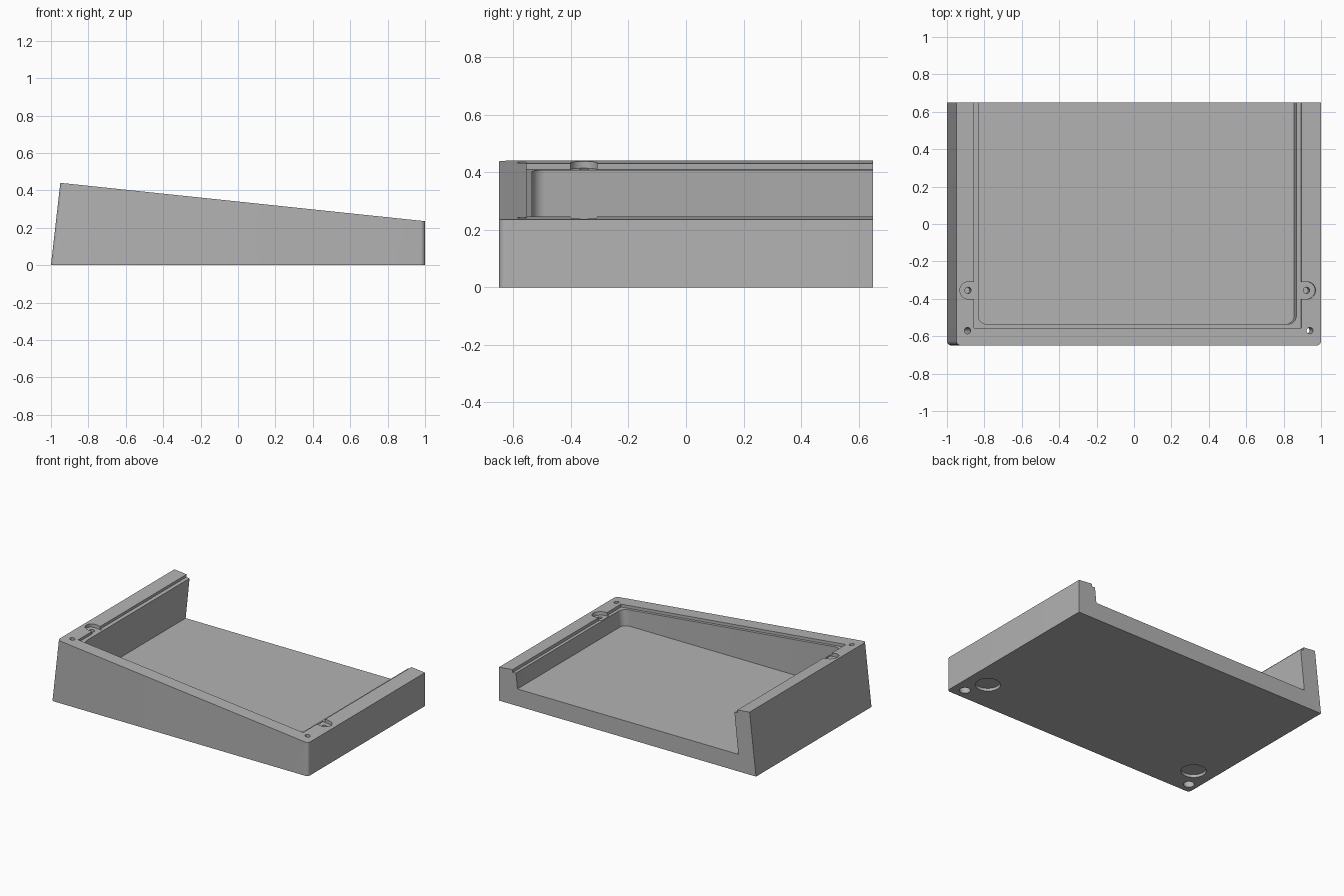
import bpy, bmesh, math
from mathutils import Matrix, Vector

old = bpy.data.objects.get("Cube")
if old:
    bpy.data.objects.remove(old, do_unlink=True)

HALF_Y = 0.65
HIGH, LOW = Vector((-0.95, 0, 0.44)), Vector((1, 0, 0.235))
FLOOR = 0.12
TILT = math.atan2(HIGH.z - LOW.z, LOW.x - HIGH.x)
SLOPE = Matrix.Translation(HIGH) @ Matrix.Rotation(TILT, 4, 'Y')   # frame on the sloped top

grey = bpy.data.materials.new("plain grey")
grey.diffuse_color = (0.45, 0.45, 0.45, 1)
grey.use_nodes = True
grey.node_tree.nodes["Principled BSDF"].inputs["Base Color"].default_value = (0.45, 0.45, 0.45, 1)


def along(x):
    """Distance down the slope for a given x on the sloped top."""
    return (x - HIGH.x) / math.cos(TILT)


def make_object(name, bm):
    bmesh.ops.recalc_face_normals(bm, faces=bm.faces)
    mesh = bpy.data.meshes.new(name)
    bm.to_mesh(mesh)
    bm.free()
    mesh.materials.append(grey)
    obj = bpy.data.objects.new(name, mesh)
    bpy.context.collection.objects.link(obj)
    return obj


def block(x0, x1, y0, y1, z0, z1, shape=None, radius=0):
    """Box whose corners can be moved by a rule, with rounded upright front edges."""
    bm = bmesh.new()
    bmesh.ops.create_cube(bm, size=1)
    for v in bm.verts:
        v.co = Vector((x1 if v.co.x > 0 else x0, y1 if v.co.y > 0 else y0, z1 if v.co.z > 0 else z0))
    edges = [e for e in bm.edges if all(abs(v.co.y - y0) < 1e-5 for v in e.verts)
             and abs(e.verts[0].co.z - e.verts[1].co.z) > 1e-5]
    if shape:
        for v in bm.verts:
            v.co = shape(v.co)
    if radius:
        bmesh.ops.bevel(bm, geom=edges, offset=radius, segments=8, profile=0.5, affect='EDGES')
    return bm


def cylinder(x, y, radius, bottom, top, frame):
    bm = bmesh.new()
    place = frame @ Matrix.Translation((x, y, (bottom + top) / 2))
    bmesh.ops.create_cone(bm, cap_ends=True, segments=32, radius1=radius, radius2=radius,
                          depth=top - bottom, matrix=place)
    return bm


def body_shape(co):
    if co.z < 0.5:
        return Vector((co.x, co.y, 0))
    end = HIGH if co.x < 0 else LOW
    return Vector((end.x, co.y, end.z))


def pocket_shape(co):
    # walls square to the slope, floor level
    w = co.z
    if w < 0:
        w = (FLOOR - HIGH.z + co.x * math.sin(TILT)) / math.cos(TILT)
    return SLOPE @ Vector((co.x, co.y, w))


def on_slope(co):
    return SLOPE @ co


# sloped body
case = make_object("sloped_case_body", block(-1, 1, -HALF_Y, HALF_Y, 0, 1, body_shape, 0.025))

cutters = [
    # main pocket, open at the back
    block(along(-0.83), along(0.87), -0.535, 0.9, -1, 0.1, pocket_shape, 0.045),
    # shallow ledge for a panel
    block(along(-0.855), along(0.895), -0.555, 0.9, -0.02, 0.1, on_slope),
]

for side, ear_x, ledge_x, screw_x in ((-1, -0.885, -0.84, -0.89), (1, 0.925, 0.88, 0.94)):
    # round ear recess joined to the ledge, with a blind hole
    ear, ledge = along(ear_x), along(ledge_x)
    cutters.append(cylinder(ear, -0.355, 0.046, -0.024, 0.1, SLOPE))
    cutters.append(block(min(ear, ledge), max(ear, ledge), -0.401, -0.309, -0.024, 0.1, on_slope))
    cutters.append(cylinder(ear, -0.355, 0.017, -0.1, 0.1, SLOPE))
    # corner screw hole right through, wider below
    screw = along(screw_x)
    cutters.append(cylinder(screw, -0.57, 0.017, -0.6, 0.1, SLOPE))
    top_z = HIGH.z - screw * math.sin(TILT)
    cutters.append(cylinder(screw, -0.575, 0.035, -0.6, 0.06 - top_z, SLOPE))
    # shallow round foot recess
    cutters.append(cylinder(side * 0.85, -0.427, 0.08, -0.1, 0.02, Matrix.Identity(4)))

helpers = []
for i, bm in enumerate(cutters):
    helper = make_object(f"cutter_{i}", bm)
    helper.hide_render = True
    helpers.append(helper)
    mod = case.modifiers.new(f"cut_{i}", 'BOOLEAN')
    mod.operation = 'DIFFERENCE'
    mod.solver = 'EXACT'
    mod.object = helper

# bake the cuts and drop the helpers
bpy.context.view_layer.update()
result = bpy.data.meshes.new_from_object(case.evaluated_get(bpy.context.evaluated_depsgraph_get()))
case.modifiers.clear()
case.data = result
result.materials.clear()
result.materials.append(grey)
for face in result.polygons:
    face.material_index = 0
for helper in helpers:
    bpy.data.objects.remove(helper, do_unlink=True)

bpy.ops.object.select_all(action='DESELECT')
case.select_set(True)
bpy.context.view_layer.objects.active = case
bpy.ops.object.shade_smooth_by_angle(angle=math.radians(30))
